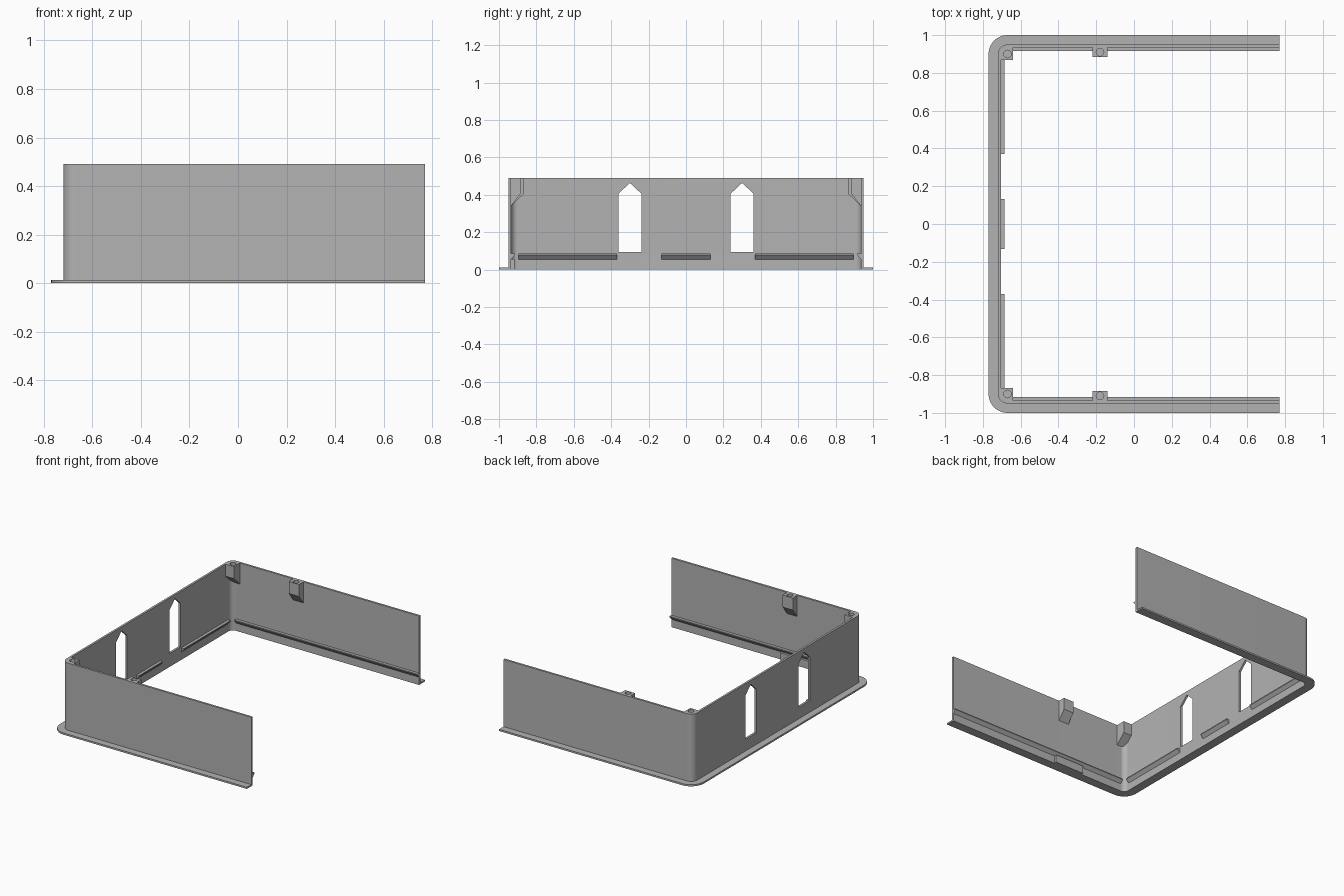
import bpy, bmesh, math
from mathutils import Vector

if "Cube" in bpy.data.objects:
    bpy.data.objects.remove(bpy.data.objects["Cube"])

grey = bpy.data.materials.new("plain grey")
grey.use_nodes = True
COLOUR = (0.45, 0.45, 0.45, 1)
grey.diffuse_color = COLOUR
grey.node_tree.nodes["Principled BSDF"].inputs["Base Color"].default_value = COLOUR

END, TOP, FLANGE = 0.77, 0.49, 0.012
WALL_X, WALL_Y = -0.705, 0.935      # inner faces of the walls


def prism(name, outline, start, depth):
    """Extrude a closed 3D outline, offset by start, along depth."""
    bm = bmesh.new()
    face = bm.faces.new([bm.verts.new(Vector(p) + Vector(start)) for p in outline])
    new = bmesh.ops.extrude_face_region(bm, geom=[face])["geom"]
    bmesh.ops.translate(bm, vec=depth, verts=[v for v in new if isinstance(v, bmesh.types.BMVert)])
    bmesh.ops.recalc_face_normals(bm, faces=bm.faces)
    mesh = bpy.data.meshes.new(name)
    bm.to_mesh(mesh)
    bm.free()
    mesh.materials.append(grey)
    obj = bpy.data.objects.new(name, mesh)
    bpy.context.collection.objects.link(obj)
    return obj


def u_path(x, y, radius):
    """Open U from the front end, round both corners, to the back end."""
    pts = [(END, -y, 0)]
    for side, first in ((-1, 270), (1, 180)):
        for i in range(13):
            a = math.radians(first - 7.5 * i)
            pts.append((x + radius + radius * math.cos(a),
                        side * (y - radius) + radius * math.sin(a), 0))
    return pts + [(END, y, 0)]


def cut(target, cutter):
    mod = target.modifiers.new("cut", "BOOLEAN")
    mod.operation, mod.solver, mod.object = "DIFFERENCE", "EXACT", cutter
    cutter.hide_render = True
    cutter.hide_set(True)
    cutter.display_type = "WIRE"


def smooth(obj):
    bpy.ops.object.select_all(action="DESELECT")
    obj.select_set(True)
    bpy.context.view_layer.objects.active = obj
    bpy.ops.object.shade_smooth_by_angle(angle=math.radians(30))


# Flange and wall share the inner U
inner = u_path(WALL_X, WALL_Y, 0.035)[::-1]
flange = prism("base_flange", u_path(-0.77, 1.0, 0.1) + inner, (0, 0, 0), (0, 0, FLANGE))
wall = prism("wall", u_path(-0.72, 0.95, 0.05) + inner, (0, 0, FLANGE), (0, 0, TOP - FLANGE))
smooth(flange)
smooth(wall)

# Pointed windows in the side wall
for label, y in (("front", -0.3), ("back", 0.3)):
    w = 0.062
    shape = [(0, -w, 0.095), (0, w, 0.095), (0, w, 0.405), (0, 0, 0.463), (0, -w, 0.405)]
    cut(wall, prism(label + "_window_cutter", shape, (-0.8, y, 0), (0.2, 0, 0)))

# Snap ribs along the side wall: flat on top, sloping back underneath
rib = [(0, 0, 0.085), (0.02, 0, 0.085), (0.02, 0, 0.078), (0, 0, 0.055)]
for label, y0, y1 in (("front", -0.895, -0.37), ("middle", -0.132, 0.132), ("back", 0.37, 0.895)):
    prism(label + "_side_rib", rib, (WALL_X, y0, 0), (0, y1 - y0, 0))

for label, s in (("front", -1), ("back", 1)):
    # Long rail
    rail = [(0, -s * x, z) for x, _, z in rib]
    prism(label + "_rail", rail, (-0.67, s * WALL_Y, 0), (END + 0.67, 0, 0))
    # Screw bosses with sloped undersides and round holes
    for kind, x0, x1, reach, hx, hy in (("corner", WALL_X, -0.64, 0.068, -0.67, 0.9),
                                        ("middle", -0.22, -0.14, 0.05, -0.18, 0.91)):
        shape = [(0, 0, TOP), (0, -s * reach, TOP), (0, -s * reach, 0.405), (0, 0, 0.34)]
        boss = prism(f"{label}_{kind}_boss", shape, (x0, s * WALL_Y, 0), (x1 - x0, 0, 0))
        ring = [(0.02 * math.cos(i * math.pi / 12), 0.02 * math.sin(i * math.pi / 12), 0)
                for i in range(24)]
        cut(boss, prism(f"{label}_{kind}_hole_cutter", ring, (hx, s * hy, 0.41), (0, 0, 0.1)))
        smooth(boss)

# Pad below the front rail
pad = [(-0.33, 0, 0), (-0.1, 0, 0), (-0.1, 0, 0.056), (-0.33, 0, 0.056)]
prism("front_pad", pad, (0, -WALL_Y, 0), (0, 0.018, 0))
